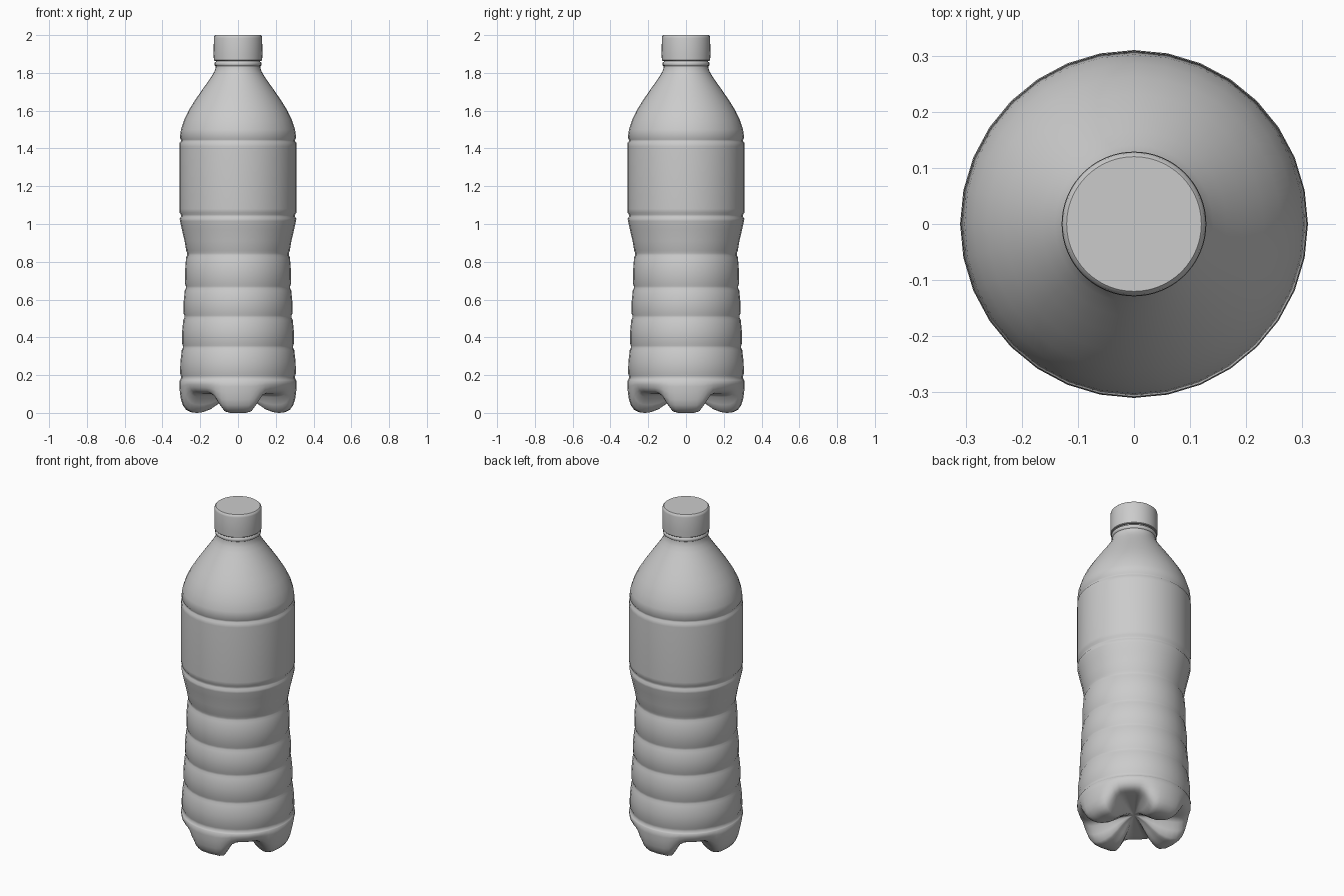
import bpy, bmesh, math

if "Cube" in bpy.data.objects:
    bpy.data.objects.remove(bpy.data.objects["Cube"])

SEG = 64


def smooth(o, angle):
    bpy.ops.object.select_all(action='DESELECT')
    o.select_set(True)
    bpy.context.view_layer.objects.active = o
    bpy.ops.object.shade_smooth_by_angle(angle=math.radians(angle))


def lathe(name, row_fn, rows, chord=False, angle=40):
    """Spin rows of (r, z); row_fn(i, a) gives the point of row i at angle a."""
    bm = bmesh.new()
    rings = []
    for i in range(rows):
        r0, z0 = row_fn(i, 0)
        if r0 < 1e-6:
            rings.append([bm.verts.new((0, 0, z0))])
            continue
        ring = []
        for k in range(SEG):
            a = 2 * math.pi * k / SEG
            r, z = row_fn(i, a)
            if chord and k % 2:
                r *= math.cos(2 * math.pi / SEG)
            ring.append(bm.verts.new((r * math.cos(a), r * math.sin(a), z)))
        rings.append(ring)
    for p, q in zip(rings, rings[1:]):
        for k in range(SEG):
            n = (k + 1) % SEG
            if len(p) == 1:
                bm.faces.new((p[0], q[n], q[k]))
            elif len(q) == 1:
                bm.faces.new((p[k], p[n], q[0]))
            else:
                bm.faces.new((p[k], p[n], q[n], q[k]))
    bmesh.ops.recalc_face_normals(bm, faces=bm.faces)
    me = bpy.data.meshes.new(name)
    bm.to_mesh(me)
    bm.free()
    o = bpy.data.objects.new(name, me)
    bpy.context.collection.objects.link(o)
    smooth(o, angle)
    return o


# Base: foot and valley profiles, from the centre outwards
foot = [(0, .10), (.03, .095), (.07, .075), (.11, .045), (.15, .018), (.19, .004), (.22, 0),
        (.25, .004), (.275, .017), (.292, .04), (.302, .07), (.308, .11), (.31, .14), (.31, .17)]
valley = [(0, .10), (.03, .10), (.07, .10), (.11, .10), (.15, .10), (.19, .10), (.22, .10),
          (.245, .101), (.265, .104), (.28, .109), (.293, .118), (.303, .132), (.309, .15), (.31, .17)]

# Body: ribbed grip, waist, label panel, shoulder and neck
body = []
ribs = [(.19, .302), (.35, .292), (.51, .284), (.665, .276), (.84, .269)]
for i, (z, r) in enumerate(ribs):
    body += [(r + .006, z - .018), (r, z - .006), (r, z + .006), (r + .005, z + .018)]
    if i < 4:
        z2, r2 = ribs[i + 1]
        body.append(((r + r2) / 2 + .008, (z + z2) / 2))
body += [(.283, .91), (.297, .97), (.307, 1.015), (.309, 1.028), (.302, 1.038), (.302, 1.05),
         (.309, 1.06), (.31, 1.08), (.31, 1.24), (.31, 1.41), (.309, 1.43), (.302, 1.438),
         (.302, 1.447), (.308, 1.456), (.302, 1.50), (.286, 1.55), (.262, 1.60), (.231, 1.65),
         (.197, 1.70), (.165, 1.745), (.141, 1.78), (.126, 1.805), (.119, 1.825), (.118, 1.836),
         (.124, 1.84), (.124, 1.855), (.116, 1.86), (.116, 1.875)]


def bottle_row(i, a):
    if i >= len(foot):
        return body[i - len(foot)]
    # Four feet at the compass points, valleys on the diagonals
    d = abs((math.degrees(a) + 45) % 90 - 45)
    w = min(max((d - 14) / 19, 0), 1)
    w = w * w * (3 - 2 * w)
    return tuple(f + (v - f) * w for f, v in zip(foot[i], valley[i]))


lathe("bottle", bottle_row, len(foot) + len(body), chord=True, angle=60)

# Screw cap
cap = [(0, 1.864), (.125, 1.864), (.128, 1.867), (.129, 1.90), (.128, 1.985),
       (.126, 1.994), (.120, 2.0), (0, 2.0)]
lathe("cap", lambda i, a: cap[i], len(cap))
